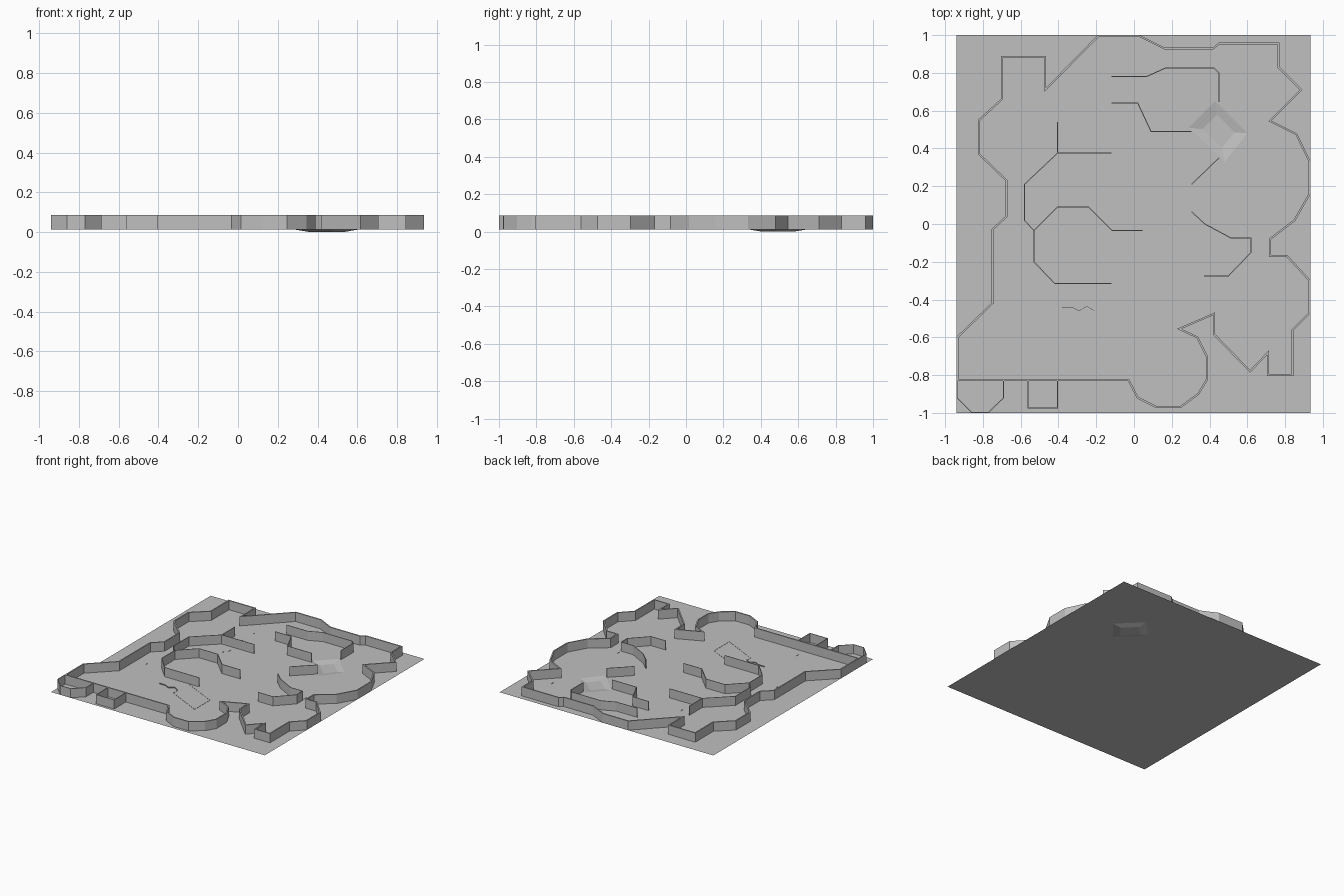
import bpy
import bmesh
from mathutils import Vector

cube = bpy.data.objects.get("Cube")
if cube:
    bpy.data.objects.remove(cube, do_unlink=True)

FLOOR_Z = 0.012
WALL_TOP = 0.085
UNIT = 0.01  # plan points are given in hundredths

stone = bpy.data.materials.new("plain_grey")
stone.use_nodes = True
grey = (0.53, 0.53, 0.53, 1.0)
stone.diffuse_color = grey
stone.node_tree.nodes["Principled BSDF"].inputs["Base Color"].default_value = grey


def make_object(name, bm):
    mesh = bpy.data.meshes.new(name)
    bm.to_mesh(mesh)
    bm.free()
    mesh.materials.append(stone)
    obj = bpy.data.objects.new(name, mesh)
    bpy.context.collection.objects.link(obj)
    return obj


def make_wall(name, path, closed=False, thickness=0.005, top=WALL_TOP):
    """Upright sheet following a plan path, thickened on both sides."""
    bm = bmesh.new()
    columns = []
    for x, y in path:
        low = bm.verts.new((x * UNIT, y * UNIT, FLOOR_Z + 0.0003))
        high = bm.verts.new((x * UNIT, y * UNIT, top))
        columns.append((low, high))
    following = columns[1:] + (columns[:1] if closed else [])
    for (a, b), (c, d) in zip(columns, following):
        bm.faces.new((a, c, d, b))
    obj = make_object(name, bm)
    solid = obj.modifiers.new("thickness", "SOLIDIFY")
    solid.thickness = thickness
    solid.offset = 0
    solid.use_even_offset = True
    return obj


def ring(bm, points, z):
    return [bm.verts.new((p.x, p.y, z)) for p in points]


def bridge(bm, outer, inner):
    for i in range(len(outer)):
        j = (i + 1) % len(outer)
        bm.faces.new((outer[i], inner[i], inner[j], outer[j]))


# Floor sheet with a shallow sunken basin
def make_floor():
    bm = bmesh.new()
    border = [Vector(p) for p in ((-0.94, 1), (0.935, 1), (0.935, -1), (-0.94, -1))]
    rim = [Vector(p) for p in ((0.43, 0.65), (0.6, 0.48), (0.48, 0.33), (0.29, 0.51))]
    centre = sum(rim, Vector((0, 0))) / len(rim)
    base = [centre.lerp(p, 0.55) for p in rim]
    border_ring = ring(bm, border, FLOOR_Z)
    rim_ring = ring(bm, rim, FLOOR_Z)
    base_ring = ring(bm, base, 0)
    bridge(bm, border_ring, rim_ring)
    bridge(bm, rim_ring, base_ring)
    bm.faces.new(base_ring)
    bmesh.ops.recalc_face_normals(bm, faces=bm.faces)
    if base_ring[0].link_faces[0].normal.z < 0:
        bmesh.ops.reverse_faces(bm, faces=bm.faces)
    return make_object("floor", bm)


make_floor()

# Winding boundary wall
back_side = [(-47, 71), (-19, 99.5), (3, 99.5), (16, 93), (42, 93), (45, 95.5), (76.5, 95.5),
             (76.5, 83), (88.5, 71)]
left_side = [(72, 54.5), (86, 47.5), (93, 33), (93, 16), (85, 2), (72, -8), (72, -17),
             (81, -17), (93, -30), (93, -47), (84, -56), (84, -80), (71, -80)]
front_side = [(71, -68), (61.5, -78), (42.5, -58.5), (42.5, -47.5), (24, -55.5), (33.5, -60),
              (38.5, -70), (38.5, -82.5), (34, -90), (24.5, -97), (12, -97), (2, -92),
              (-3, -82.5), (-93.5, -82.5)]
right_side = [(-93.5, -60), (-75, -42), (-75, -3), (-67.5, 4), (-67.5, 23), (-82, 37),
              (-82, 55), (-70, 66), (-70, 88.5), (-47, 88.5)]
make_wall("boundary_wall", back_side + left_side + front_side + right_side, True, 0.01)

# Alcoves outside the front of the boundary
make_wall("corner_alcove", [(-69, -82.5), (-69, -92), (-77, -99.7), (-86, -99.7),
                            (-93.7, -92), (-93.7, -82.5)])
make_wall("square_alcove", [(-40.5, -82.5), (-40.5, -97.5), (-56, -97.5), (-56, -82.5)])

# Inner partitions
partitions = {
    "back_partition": [(-12, 78), (6.5, 78), (16.5, 82.5), (42.5, 82.5), (45, 80), (45, 64.5)],
    "basin_partition": [(-12, 64), (2, 64), (9, 49), (30.5, 49)],
    "spur_partition": [(-40.5, 54), (-40.5, 37.5)],
    "curved_partition": [(-12, 37.5), (-40.5, 37.5), (-58, 21), (-58, 2), (-53, -3.5),
                         (-53, -20), (-42, -31.5), (-12, -31.5)],
    "middle_partition": [(-53, -3.5), (-40.5, 9), (-24, 9), (-11.5, -3.5), (4.5, -3.5)],
    "short_partition": [(30.5, 21), (45, 35)],
    "hook_partition": [(30.5, 6.5), (37.5, 0), (51.5, -7.5), (62, -7.5), (62, -15),
                       (50, -27.5), (37, -27.5)],
}
for name, path in partitions.items():
    make_wall(name, path)

# Low kerb tracing a slanted patch and a wavy bank
make_wall("patch_kerb", [(-22, -31.5), (7.5, -46), (7.5, -65), (-21, -51), (-21, -46)],
          thickness=0.002, top=FLOOR_Z + 0.002)
make_wall("wavy_bank", [(-21, -46), (-25, -43.5), (-29, -46), (-33, -44), (-38, -44)],
          thickness=0.002, top=FLOOR_Z + 0.008)

# Tiny stubs scattered over the floor
stubs = [(-31.5, 65), (-31.5, 50), (-31.5, 27), (-29, 31), (71, 66), (62, -4),
         (-65, -22), (-46, -74)]
for number, (x, y) in enumerate(stubs):
    make_wall(f"floor_stub_{number}", [(x, y - 1.2), (x, y + 1.2)],
              thickness=0.002, top=FLOOR_Z + 0.003)
